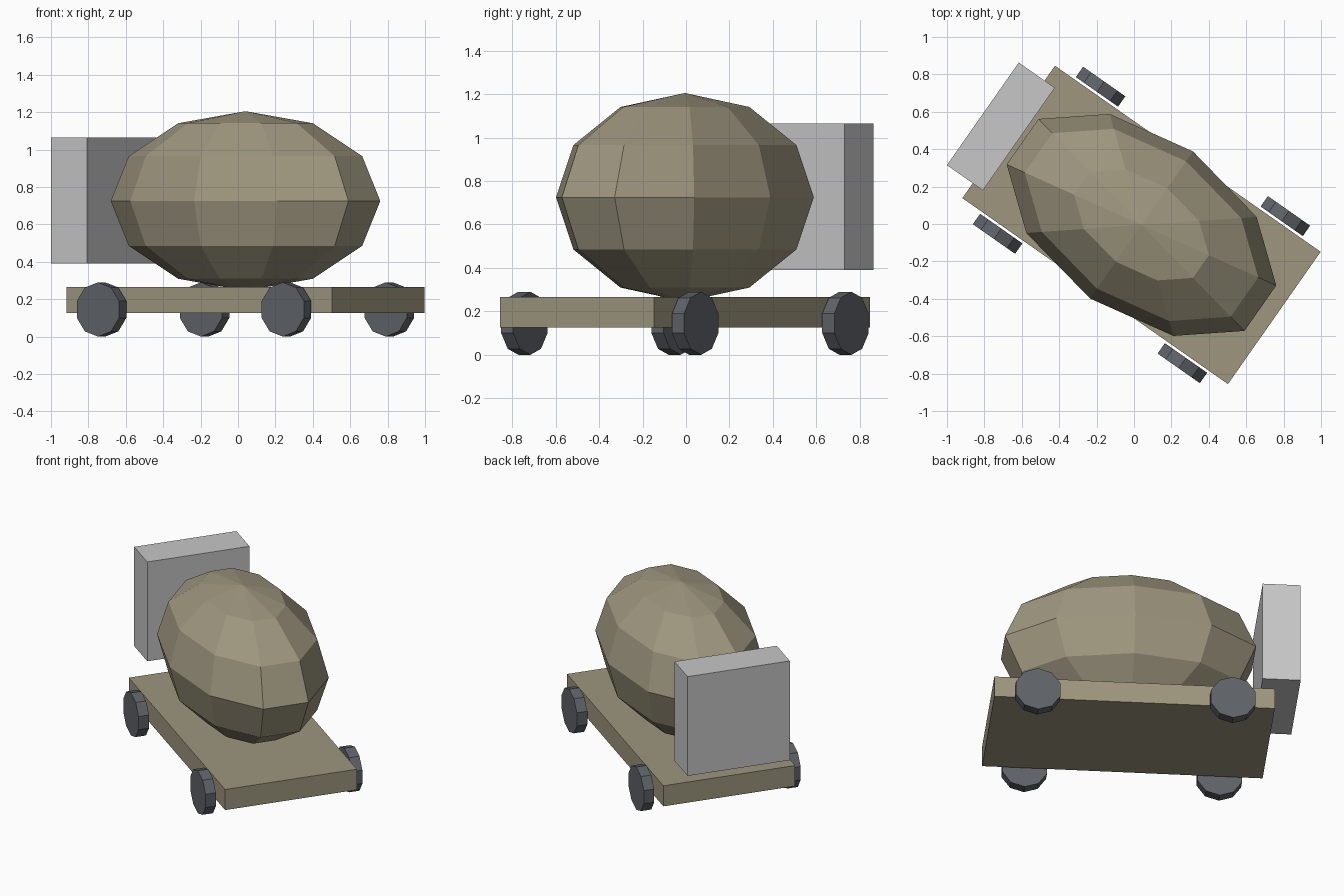
import bpy, bmesh, math
from mathutils import Matrix

if "Cube" in bpy.data.objects:
    bpy.data.objects.remove(bpy.data.objects["Cube"])

# Everything is laid out along a local x axis, then turned and placed together
PLACE = Matrix.Translation((0.04, -0.005, 0)) @ Matrix.Rotation(math.radians(-35), 4, 'Z')


def material(name, color):
    m = bpy.data.materials.new(name)
    m.diffuse_color = (*color, 1)
    m.use_nodes = True
    m.node_tree.nodes["Principled BSDF"].inputs["Base Color"].default_value = m.diffuse_color
    return m


olive = material("olive", (0.34, 0.305, 0.21))
light_grey = material("light grey", (0.57, 0.57, 0.57))
slate = material("dark slate", (0.114, 0.122, 0.138))


def finish(name, bm, mat, loc):
    bmesh.ops.recalc_face_normals(bm, faces=bm.faces[:])
    me = bpy.data.meshes.new(name)
    bm.to_mesh(me)
    bm.free()
    me.materials.append(mat)
    ob = bpy.data.objects.new(name, me)
    bpy.context.collection.objects.link(ob)
    ob.matrix_world = PLACE @ Matrix.Translation(loc)
    return ob


def box(name, size, loc, mat):
    bm = bmesh.new()
    bmesh.ops.create_cube(bm, size=1)
    bmesh.ops.scale(bm, vec=size, verts=bm.verts[:])
    finish(name, bm, mat, loc)


def faceted_drum(name, scale, loc, mat, sides=10, rings=6):
    bm = bmesh.new()
    top, bottom = bm.verts.new((0, 0, 1)), bm.verts.new((0, 0, -1))
    loops = []
    for r in range(1, rings):
        p = math.pi * r / rings
        loops.append([bm.verts.new((math.sin(p) * math.cos(a), math.sin(p) * math.sin(a), math.cos(p)))
                      for a in (math.pi / 2 + math.tau * i / sides for i in range(sides))])
    for i in range(sides):
        j = (i + 1) % sides
        bm.faces.new((top, loops[0][i], loops[0][j]))
        bm.faces.new((bottom, loops[-1][j], loops[-1][i]))
        for a, b in zip(loops, loops[1:]):
            bm.faces.new((a[i], b[i], b[j], a[j]))
    bmesh.ops.scale(bm, vec=scale, verts=bm.verts[:])
    finish(name, bm, mat, loc)


def wheel(name, radius, width, loc, mat, sides=10):
    # Ten-sided disc with a corner pointing straight up
    bm = bmesh.new()
    rim = [bm.verts.new((radius * math.sin(a), -width / 2, radius * math.cos(a)))
           for a in (math.tau * i / sides for i in range(sides))]
    face = bm.faces.new(rim)
    ext = bmesh.ops.extrude_face_region(bm, geom=[face], use_keep_orig=True)
    moved = [g for g in ext["geom"] if isinstance(g, bmesh.types.BMVert)]
    bmesh.ops.translate(bm, vec=(0, width, 0), verts=moved)
    finish(name, bm, mat, loc)


# Flat bed, cab at one end, drum on top
box("flat_bed", (1.734, 0.864, 0.14), (0, 0, 0.195), olive)
box("cab", (0.235, 0.67, 0.675), (-0.918, 0, 0.7275), light_grey)
faceted_drum("mixing_drum", (0.816, 0.48, 0.48), (0, 0, 0.725), olive)

# Four wheels
for end, x in (("cab_end", -0.603), ("open_end", 0.603)):
    for side, y in (("left", 0.48), ("right", -0.48)):
        wheel(f"wheel_{end}_{side}", 0.145, 0.068, (x, y, 0.145), slate)
